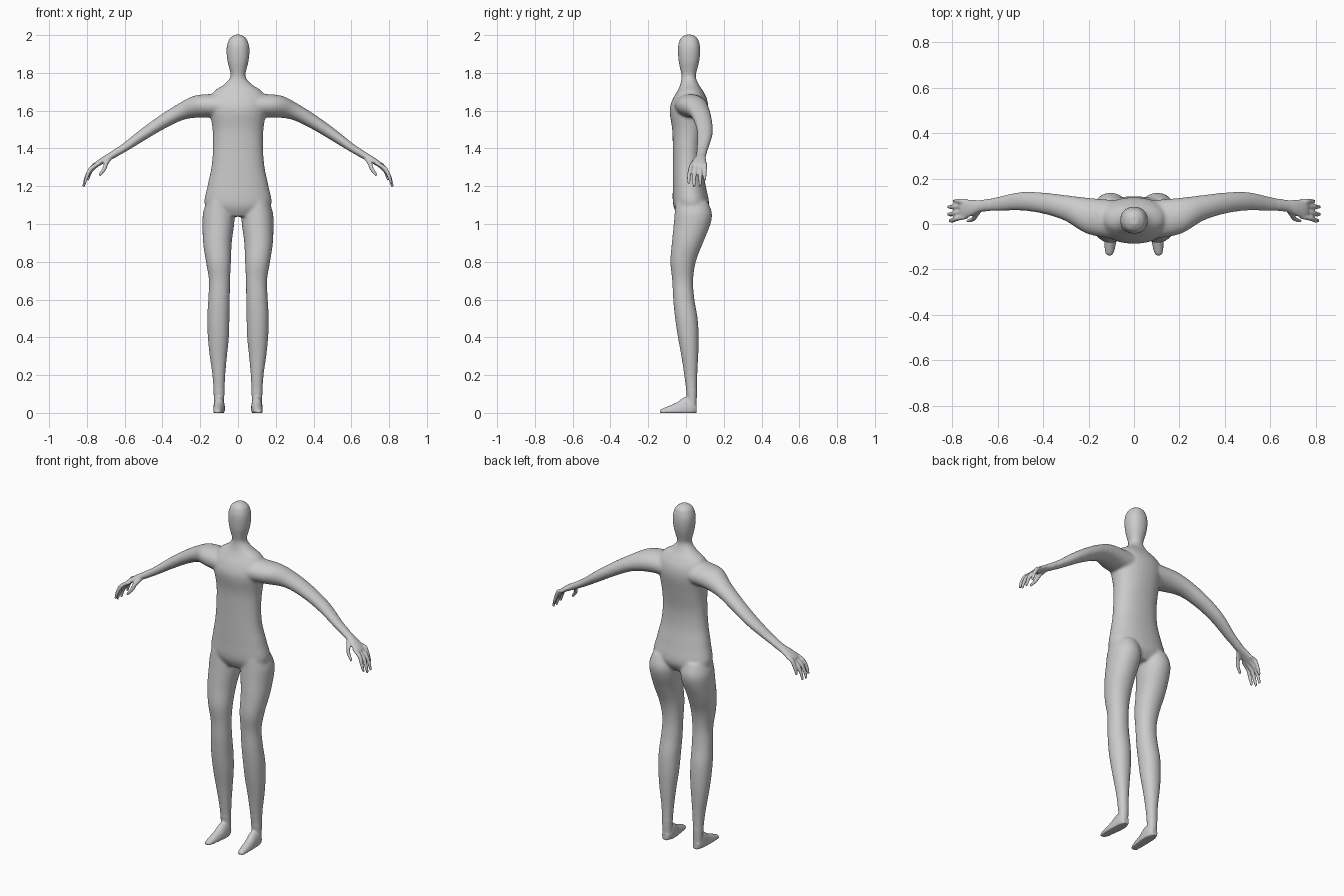
import bpy, bmesh, math
from mathutils import Vector

X, Y, Z = Vector((1, 0, 0)), Vector((0, 1, 0)), Vector((0, 0, 1))
bm = bmesh.new()


def spline(rows, steps=5):
    """Catmull-Rom interpolation between cross-section rows."""
    out = []
    for i in range(len(rows) - 1):
        quad = [rows[max(0, min(len(rows) - 1, i + k))] for k in (-1, 0, 1, 2)]
        for s in range(steps):
            t = s / steps
            out.append([0.5 * (2 * b + (c - a) * t + (2 * a - 5 * b + 4 * c - d) * t * t
                               + (3 * b - a - 3 * c + d) * t ** 3)
                        for a, b, c, d in zip(*quad)])
    return out + [list(rows[-1])]


def loft(rows, u, v, side=1, power=2.0, sides=32):
    """Closed tube; each row is centre x, y, z and half sizes along u and v."""
    rings = []
    for x, y, z, a, b in spline(rows):
        ring = []
        for i in range(sides):
            t = 2 * math.pi * i / sides
            c, s = math.cos(t), math.sin(t)
            p = Vector((x, y, z))
            p += u * (a * math.copysign(abs(c) ** (2 / power), c))
            p += v * (b * math.copysign(abs(s) ** (2 / power), s))
            ring.append(bm.verts.new((p.x * side, p.y, max(p.z, 0))))
        rings.append(ring)
    for r0, r1 in zip(rings, rings[1:]):
        for i in range(sides):
            j = (i + 1) % sides
            bm.faces.new((r0[i], r0[j], r1[j], r1[i]))
    bm.faces.new(rings[0])
    bm.faces.new(rings[-1])


# Torso, neck and head: z, front y, back y, half width
trunk = [(1.04, -.04, .09, .10), (1.10, -.068, .122, .176), (1.2, -.07, .105, .162),
         (1.3, -.07, .087, .141), (1.4, -.07, .085, .133), (1.5, -.073, .10, .135),
         (1.6, -.087, .117, .15), (1.66, -.071, .112, .15), (1.705, -.045, .09, .125),
         (1.74, -.03, .067, .072), (1.78, -.024, .052, .040), (1.82, -.031, .060, .046),
         (1.86, -.039, .070, .056), (1.91, -.043, .076, .061), (1.95, -.041, .073, .058),
         (1.98, -.030, .062, .045), (1.993, -.017, .049, .031), (2.002, -.002, .034, .016)]
loft([(0, (f + b) / 2, z, w, (b - f) / 2) for z, f, b, w in trunk], X, Y, power=2.2)

# Legs: z, inner x, outer x, front y, back y
leg = [(1.12, .04, .165, -.055, .115), (1.06, .02, .185, -.06, .137), (1.0, .02, .188, -.065, .13),
       (.9, .033, .185, -.075, .09), (.8, .037, .17, -.083, .052), (.7, .042, .154, -.073, .038),
       (.6, .043, .158, -.068, .045), (.5, .045, .163, -.058, .062), (.4, .048, .16, -.043, .067),
       (.3, .058, .15, -.025, .065), (.2, .067, .136, -.01, .06), (.1, .072, .129, .003, .058),
       (.03, .075, .126, .01, .055)]

# Feet, heel to toe
foot = [(.10, .056, .02, .018, .025), (.10, .03, .03, .029, .055), (.10, -.01, .02, .030, .062),
        (.103, -.05, .012, .028, .043), (.106, -.1, .006, .024, .027), (.108, -.128, .004, .018, .017),
        (.108, -.139, .003, .010, .010)]

# Arms, shoulder to palm
arm = [(.08, .02, 1.625, .085, .072), (.2, .035, 1.622, .08, .065), (.3, .07, 1.594, .057, .045),
       (.4, .092, 1.54, .047, .037), (.5, .10, 1.475, .041, .031), (.6, .088, 1.405, .032, .023),
       (.67, .08, 1.362, .026, .019), (.71, .072, 1.34, .034, .017), (.745, .067, 1.318, .042, .014),
       (.765, .066, 1.303, .040, .010)]
tilt = Vector((.45, 0, .89))

# Fingers: base y, tip y, tip x, tip z
fingers = [(.100, .100, .795, 1.232), (.078, .075, .817, 1.2),
           (.054, .043, .819, 1.197), (.033, .015, .812, 1.212)]

for side in (1, -1):
    loft([((i + o) / 2, (f + b) / 2, z, (o - i) / 2, (b - f) / 2) for z, i, o, f, b in leg],
         X, Y, side, 2.1)
    loft(foot, X, Z, side)
    loft(arm, Y, tilt, side)
    for y0, y1, x1, z1 in fingers:
        loft([(.735, y0, 1.322, .011, .011),
              (x1 - .033, (y0 + y1) / 2, z1 + .08, .011, .012),
              (x1 - .012, y1, z1 + .04, .010, .010),
              (x1, y1, z1, .007, .007)], Y, Vector((.8, 0, .6)), side, sides=12)
    # Thumb
    loft([(.68, .065, 1.352, .015, .015), (.698, .037, 1.322, .014, .013),
          (.708, .022, 1.292, .010, .011), (.735, .012, 1.257, .007, .007)],
         Y, Vector((.8, 0, .6)), side, sides=12)

bmesh.ops.recalc_face_normals(bm, faces=bm.faces)
mesh = bpy.data.meshes.new("body")
bm.to_mesh(mesh)
bm.free()
body = bpy.data.objects.new("body", mesh)
bpy.context.collection.objects.link(body)
bpy.context.view_layer.objects.active = body
body.select_set(True)

# Fuse the parts into one skin
fuse = body.modifiers.new("fuse", 'REMESH')
fuse.mode = 'VOXEL'
fuse.voxel_size = 0.005
bpy.ops.object.modifier_apply(modifier=fuse.name)

# Blend the joints strongly, but keep thin hands and feet crisp
large = body.vertex_groups.new(name="large_forms")
large.add([v.index for v in body.data.vertices
           if abs(v.co.x) < .64 and .12 < v.co.z < 1.97], 1.0, 'REPLACE')
for name, group, count in (("blend", "large_forms", 30), ("polish", "", 3)):
    mod = body.modifiers.new(name, 'SMOOTH')
    mod.factor = 0.5
    mod.iterations = count
    mod.vertex_group = group
    bpy.ops.object.modifier_apply(modifier=mod.name)
bpy.ops.object.shade_smooth()

# Plain grey skin
grey = bpy.data.materials.new("plain_grey")
grey.diffuse_color = (.6, .6, .6, 1)
body.data.materials.clear()
body.data.materials.append(grey)
for p in body.data.polygons:
    p.material_index = 0
